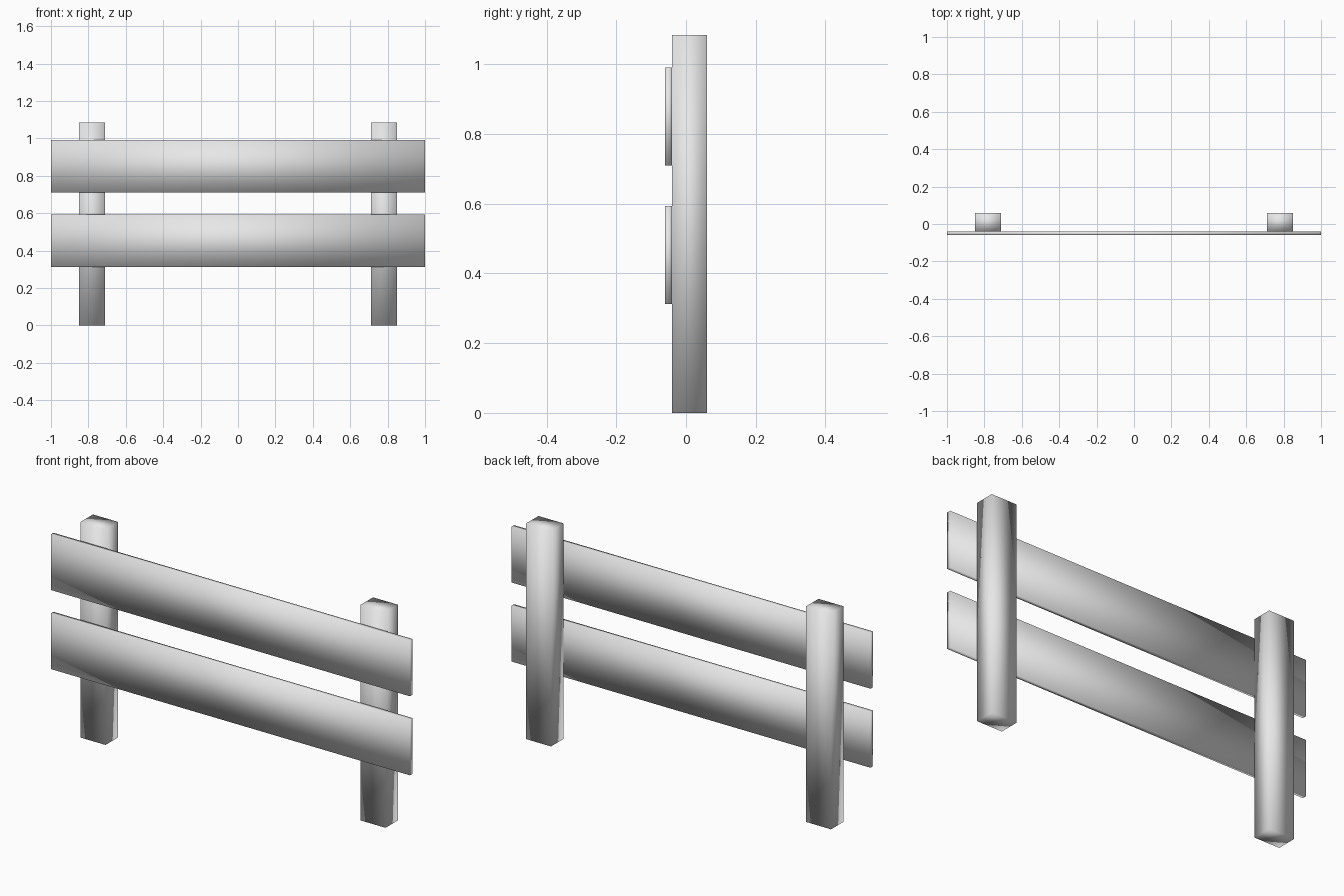
import bpy

cube = bpy.data.objects.get("Cube")
if cube:
    bpy.data.objects.remove(cube, do_unlink=True)

# Single plain grey
grey = bpy.data.materials.new("plain_grey")
grey.use_nodes = True
colour = (0.8, 0.8, 0.8, 1)
grey.diffuse_color = colour
grey.node_tree.nodes["Principled BSDF"].inputs["Base Color"].default_value = colour


def box(name, low, high):
    """Soft-shaded box spanning two opposite corners."""
    centre = [(a + b) / 2 for a, b in zip(low, high)]
    bpy.ops.mesh.primitive_cube_add(size=1, location=centre)
    part = bpy.context.object
    part.name = name
    part.scale = [b - a for a, b in zip(low, high)]
    bpy.ops.object.transform_apply(location=False, rotation=False, scale=True)
    bpy.ops.object.shade_smooth()
    part.data.materials.append(grey)


# Upright posts
for side, x in (("left", 0.78), ("right", -0.78)):
    box(side + "_post", (x - 0.07, -0.04, 0), (x + 0.07, 0.06, 1.085))

# Horizontal planks on the front of the posts
for level, bottom in (("lower", 0.312), ("upper", 0.71)):
    box(level + "_plank", (-1, -0.06, bottom), (1, -0.04, bottom + 0.281))
